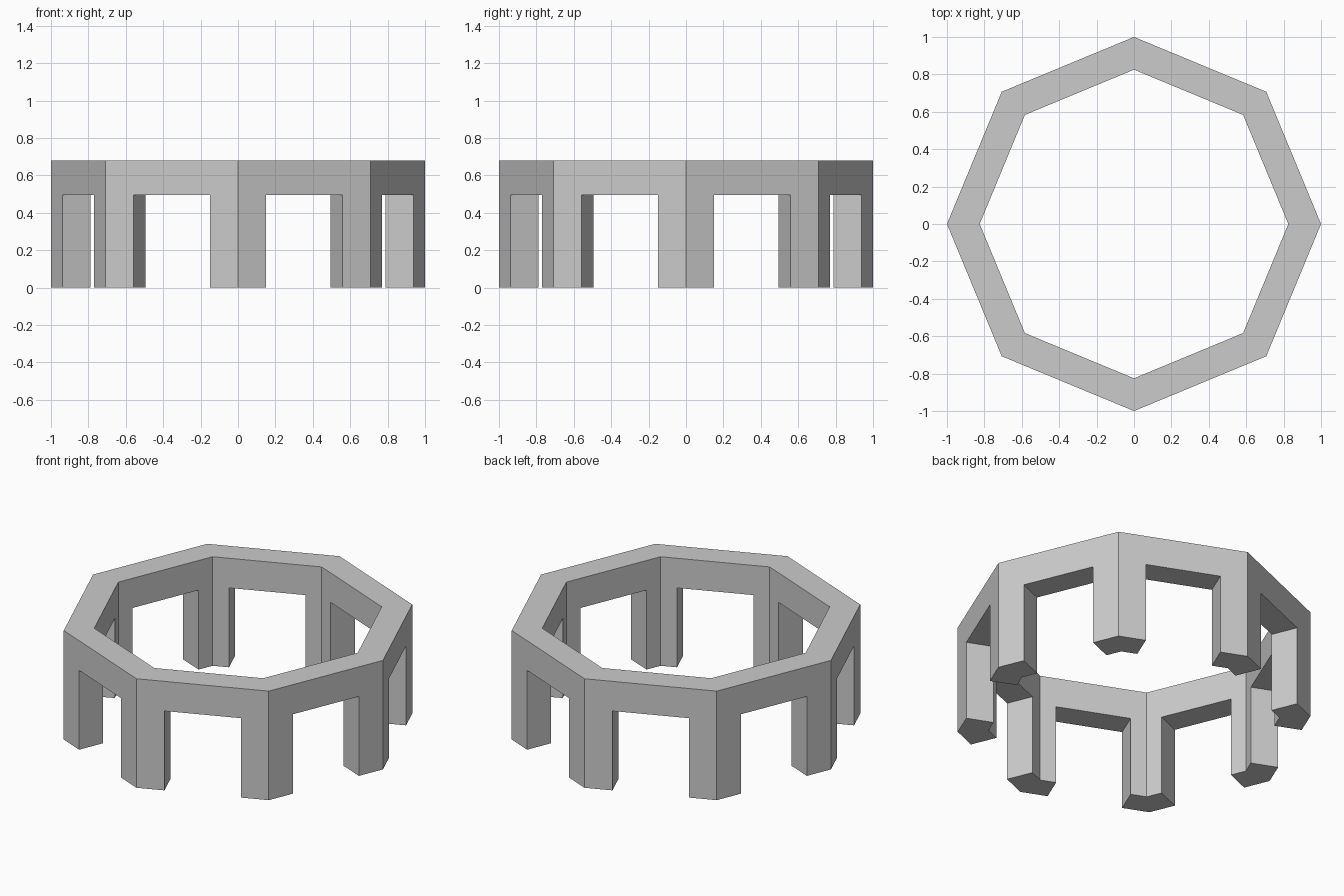
import bpy, bmesh, math
from mathutils import Matrix

cube = bpy.data.objects.get("Cube")
if cube:
    bpy.data.objects.remove(cube, do_unlink=True)

SIDES = 8
OUTER, INNER = 1.0, 0.825
HEIGHT, OPENING_TOP = 0.68, 0.495
OPENING_WIDTH = 0.442


def add_object(name, bm):
    bmesh.ops.recalc_face_normals(bm, faces=bm.faces)
    mesh = bpy.data.meshes.new(name)
    bm.to_mesh(mesh)
    bm.free()
    obj = bpy.data.objects.new(name, mesh)
    bpy.context.collection.objects.link(obj)
    return obj


# Octagonal ring wall with corners on the axes
bm = bmesh.new()
rings = []
for radius, z in ((OUTER, 0), (OUTER, HEIGHT), (INNER, HEIGHT), (INNER, 0)):
    angles = [math.tau * i / SIDES for i in range(SIDES)]
    rings.append([bm.verts.new((radius * math.cos(a), radius * math.sin(a), z)) for a in angles])
for k, ring in enumerate(rings):
    following = rings[(k + 1) % len(rings)]
    for i in range(SIDES):
        j = (i + 1) % SIDES
        bm.faces.new((ring[i], ring[j], following[j], following[i]))
frame = add_object("octagonal_frame_with_legs", bm)

grey = bpy.data.materials.new("light grey")
grey.use_nodes = True
colour = (0.6, 0.6, 0.6, 1)
grey.diffuse_color = colour
grey.node_tree.nodes["Principled BSDF"].inputs["Base Color"].default_value = colour
frame.data.materials.append(grey)

# Openings: each long box cuts two opposite walls, leaving the corner legs
bpy.context.view_layer.objects.active = frame
frame.select_set(True)
for i in range(SIDES // 2):
    bm = bmesh.new()
    bottom = -0.1
    size = Matrix.Diagonal((3, OPENING_WIDTH, OPENING_TOP - bottom, 1))
    turn = Matrix.Rotation(math.tau * (i + 0.5) / SIDES, 4, "Z")
    lift = Matrix.Translation((0, 0, (OPENING_TOP + bottom) / 2))
    bmesh.ops.create_cube(bm, size=1, matrix=lift @ turn @ size)
    cutter = add_object("opening_cutter", bm)
    cutter.hide_render = True
    cut = frame.modifiers.new("opening", "BOOLEAN")
    cut.operation = "DIFFERENCE"
    cut.solver = "EXACT"
    cut.object = cutter
    bpy.ops.object.modifier_apply(modifier=cut.name)
    bpy.data.objects.remove(cutter, do_unlink=True)
